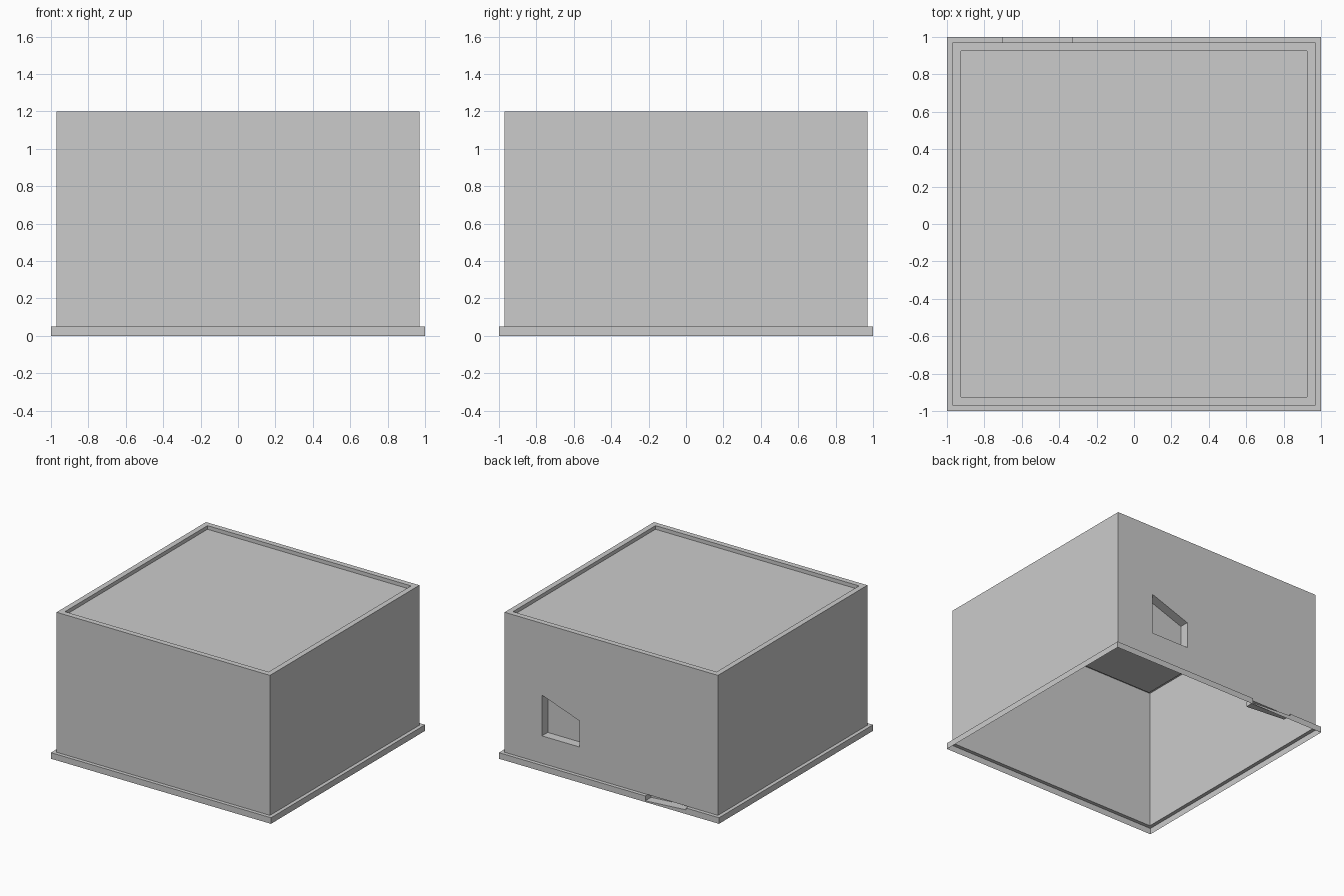
import bpy, bmesh

if "Cube" in bpy.data.objects:
    bpy.data.objects.remove(bpy.data.objects["Cube"])


def finish(name, bm):
    """Weld, orient and link a bmesh as a named object."""
    bmesh.ops.remove_doubles(bm, verts=bm.verts, dist=0.0005)
    bmesh.ops.recalc_face_normals(bm, faces=bm.faces)
    mesh = bpy.data.meshes.new(name)
    bm.to_mesh(mesh)
    bm.free()
    obj = bpy.data.objects.new(name, mesh)
    bpy.context.scene.collection.objects.link(obj)


def face(bm, pts):
    bm.faces.new([bm.verts.new(p) for p in pts])


def strip(bm, a, b, closed=True):
    """Quads between two matching rows of points."""
    n = len(a)
    for i in range(n if closed else n - 1):
        j = (i + 1) % n
        face(bm, (a[i], a[j], b[j], b[i]))


def square(r, z):
    return [(r, r, z), (r, -r, z), (-r, -r, z), (-r, r, z)]


WALL, RIM, TOP, STEP = 0.97, 0.925, 1.2, 0.05

# Box body: thin walls, open below, roof sunk inside a narrow rim
bm = bmesh.new()
strip(bm, square(WALL, STEP), square(WALL, TOP), closed=False)
strip(bm, square(WALL, TOP), square(RIM, TOP))
strip(bm, square(RIM, TOP), square(RIM, TOP - 0.03))
face(bm, square(RIM, TOP - 0.03))

# Back wall with a slanted window recess
wall = [(WALL, WALL, STEP), (WALL, WALL, TOP), (-WALL, WALL, TOP), (-WALL, WALL, STEP)]
window = [(0.63, 0.275), (0.63, 0.61), (0.29, 0.49), (0.29, 0.275)]
opening = [(x, WALL, z) for x, z in window]
recess = [(x, WALL - 0.075, z) for x, z in window]
strip(bm, wall, opening)
strip(bm, opening, recess)
face(bm, recess)
finish("box_body", bm)

# Base flange, interrupted at the back by a notch
XA, XB, ZA, ZB, DEEP = -0.33, -0.70, 0.01, 0.035, 0.925


def row(r, z, za=None, zb=None):
    ends = (XA, r, z if za is None else za), (XB, r, z if zb is None else zb)
    return [ends[0]] + square(r, z) + [ends[1]]


bm = bmesh.new()
strip(bm, row(1, 0), row(1, 0.02, ZA, ZB), closed=False)
strip(bm, row(1, 0.02, ZA, ZB), row(1, STEP), closed=False)
strip(bm, row(1, STEP), row(WALL, STEP), closed=False)

# Notch: lip, sloping floor, back, ceiling under the wall, and two sides
lip = [(XA, 1, ZA), (XB, 1, ZB)]
back = [(XA, DEEP, ZA), (XB, DEEP, ZB)]
back_top = [(XA, DEEP, STEP), (XB, DEEP, STEP)]
wall_line = [(XA, WALL, STEP), (XB, WALL, STEP)]
rows = [[(XA, 1, 0), (XB, 1, 0)], lip, back, back_top, wall_line]
for a, b in zip(rows, rows[1:]):
    strip(bm, a, b, closed=False)
for i, x in enumerate((XA, XB)):
    face(bm, (lip[i], (x, 1, STEP), wall_line[i], back_top[i], back[i]))
finish("base_flange", bm)
